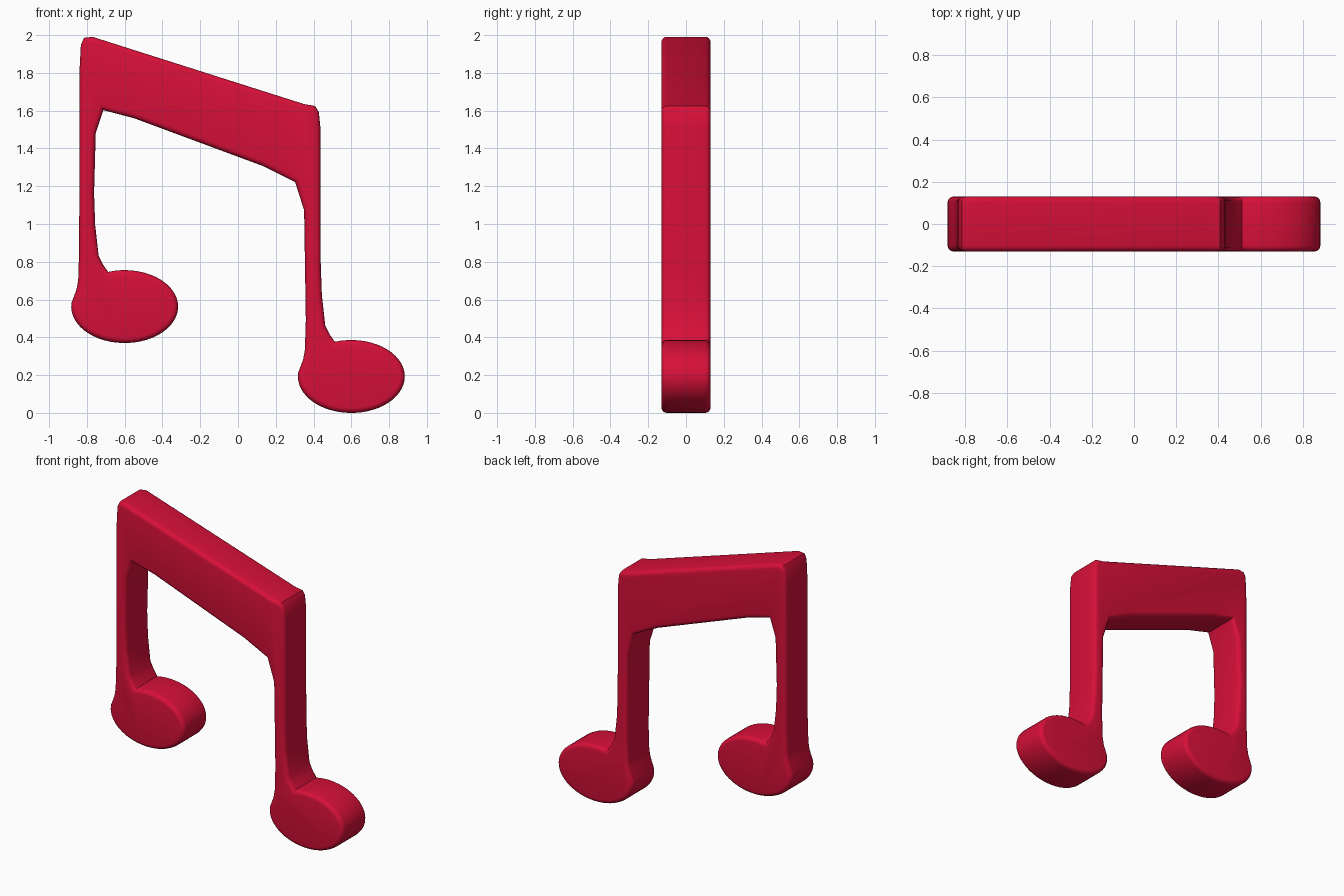
import bpy, bmesh
from math import cos, sin, radians

if "Cube" in bpy.data.objects:
    bpy.data.objects.remove(bpy.data.objects["Cube"])

HALF = 0.13      # half thickness in y
ROUND = 0.028    # rounding of front and back rims


def foot(dx, dz):
    """Right side of a stem, round note head, then left side going up."""
    cx, cz, rx, rz = -0.6, 0.57, 0.283, 0.193
    pts = [(-0.762, 1.17), (-0.756, 1.0), (-0.738, 0.84), (-0.713, 0.79)]
    n = 44
    for i in range(n + 1):
        t = radians(108 - 294 * i / n)
        pts.append((cx + rx * cos(t), cz + rz * sin(t)))
    pts += [(-0.855, 0.66), (-0.846, 0.71), (-0.841, 0.87)]
    return [(x + dx, z + dz) for x, z in pts]


# Clockwise front outline: beam top, right foot, beam underside, left foot
outline = [(-0.838, 1.84), (-0.832, 1.955), (-0.815, 1.993), (-0.77, 1.998),
           (0.35, 1.642), (0.408, 1.632), (0.428, 1.60), (0.436, 1.52)]
outline += foot(1.2, -0.37)
outline += [(0.35, 1.08), (0.302, 1.23), (0.13, 1.315),
            (-0.55, 1.567), (-0.713, 1.61), (-0.753, 1.49)]
outline += foot(0, 0)

# Extruded body with rounded rims
bm = bmesh.new()
front = bm.faces.new([bm.verts.new((x, -HALF, z)) for x, z in outline])
ext = bmesh.ops.extrude_face_region(bm, geom=[front], use_keep_orig=True)
moved = [g for g in ext["geom"] if isinstance(g, bmesh.types.BMVert)]
bmesh.ops.translate(bm, verts=moved, vec=(0, 2 * HALF, 0))
bmesh.ops.recalc_face_normals(bm, faces=bm.faces)
rims = [e for e in bm.edges
        if abs(e.verts[0].co.y - e.verts[1].co.y) < 1e-5]
bmesh.ops.bevel(bm, geom=rims, offset=ROUND, segments=4, profile=0.5,
                affect='EDGES', clamp_overlap=False)
# Settle on the ground
low = min(v.co.z for v in bm.verts)
bmesh.ops.translate(bm, verts=bm.verts, vec=(0, 0, -low))

mesh = bpy.data.meshes.new("beamed_notes")
bm.to_mesh(mesh)
bm.free()
notes = bpy.data.objects.new("beamed_notes", mesh)
bpy.context.collection.objects.link(notes)

# Red finish
red = bpy.data.materials.new("red")
red.diffuse_color = (0.68, 0.005, 0.04, 1)
red.use_nodes = True
red.node_tree.nodes["Principled BSDF"].inputs["Base Color"].default_value = red.diffuse_color
mesh.materials.append(red)

bpy.context.view_layer.objects.active = notes
notes.select_set(True)
bpy.ops.object.shade_smooth_by_angle(angle=radians(35))
